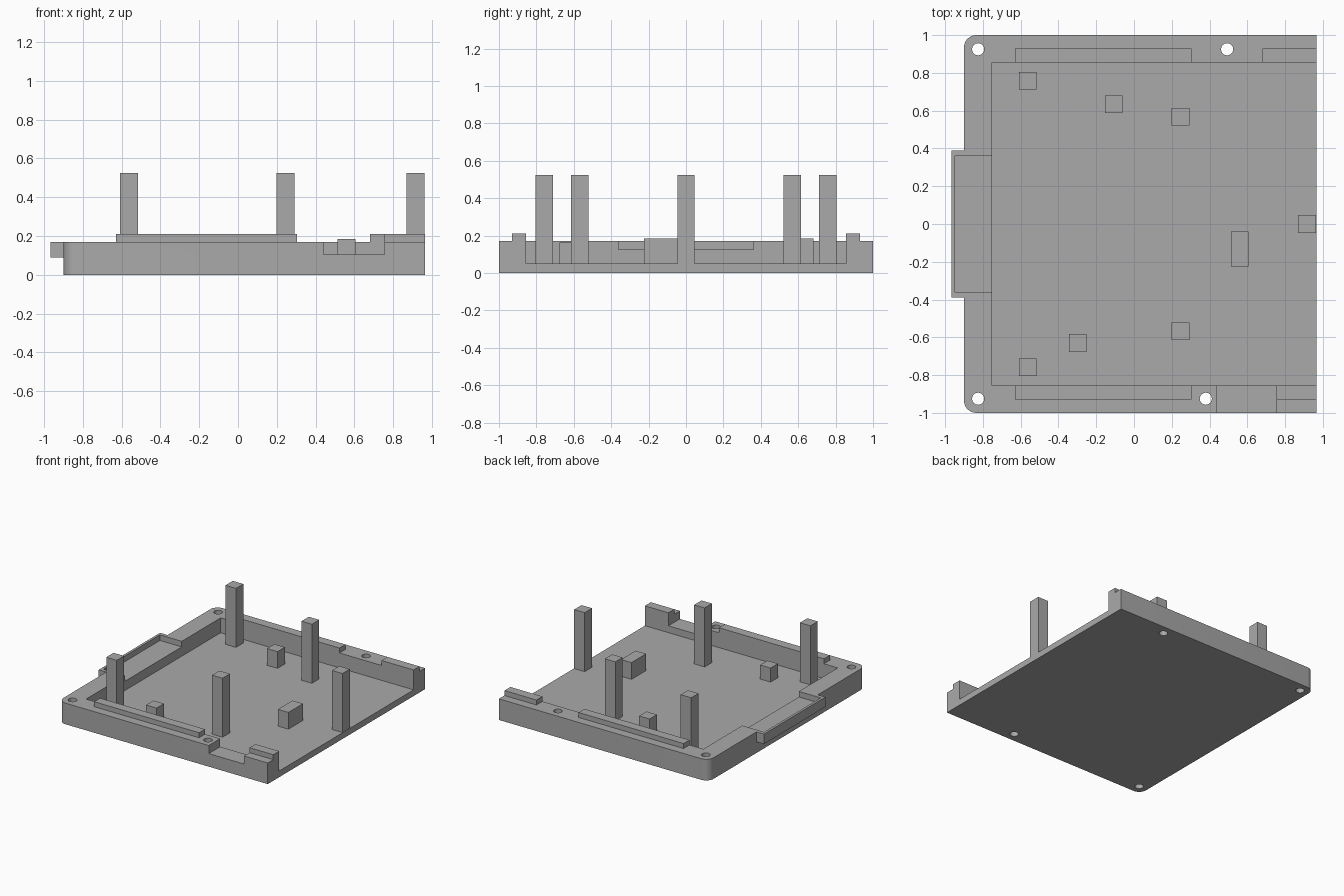
import bpy
import bmesh
from mathutils import Matrix, Vector

cube = bpy.data.objects.get("Cube")
if cube:
    bpy.data.objects.remove(cube, do_unlink=True)

grey = bpy.data.materials.new("plain grey")
grey.use_nodes = True
grey.diffuse_color = (0.4, 0.4, 0.4, 1)
grey.node_tree.nodes["Principled BSDF"].inputs["Base Color"].default_value = (0.4, 0.4, 0.4, 1)

RIM, FLOOR = 0.17, 0.05          # wall top and floor heights
LEFT, RIGHT, WALL = -0.90, 0.965, 0.855


def add_object(name, bm):
    mesh = bpy.data.meshes.new(name)
    bm.to_mesh(mesh)
    bm.free()
    mesh.materials.append(grey)
    obj = bpy.data.objects.new(name, mesh)
    bpy.context.collection.objects.link(obj)
    return obj


def box(name, x, y, z, round_left=0):
    """Box from (min, max) ranges, with optional rounded corners on the -x side."""
    low, high = Vector((x[0], y[0], z[0])), Vector((x[1], y[1], z[1]))
    bm = bmesh.new()
    bmesh.ops.create_cube(bm, size=1)
    bmesh.ops.scale(bm, vec=high - low, verts=bm.verts)
    bmesh.ops.translate(bm, vec=(low + high) / 2, verts=bm.verts)
    if round_left:
        edges = [e for e in bm.edges
                 if all(abs(v.co.x - x[0]) < 1e-4 for v in e.verts)
                 and abs(e.verts[0].co.z - e.verts[1].co.z) > 1e-4]
        bmesh.ops.bevel(bm, geom=edges, offset=round_left, segments=8,
                        profile=0.5, affect='EDGES')
    return add_object(name, bm)


def cylinder(name, x, y, radius):
    bm = bmesh.new()
    bmesh.ops.create_cone(bm, cap_ends=True, segments=32, radius1=radius,
                          radius2=radius, depth=1,
                          matrix=Matrix.Translation((x, y, 0)))
    return add_object(name, bm)


def combine(target, other, operation):
    """Apply a boolean and discard the helper."""
    mod = target.modifiers.new(other.name, 'BOOLEAN')
    mod.operation, mod.object, mod.solver = operation, other, 'EXACT'
    bpy.context.view_layer.objects.active = target
    bpy.ops.object.modifier_apply(modifier=mod.name)
    bpy.data.objects.remove(other, do_unlink=True)


# Tray with a connector lip on its -x side
tray = box("tray", (LEFT, RIGHT), (-1, 1), (0, RIM), round_left=0.065)
combine(tray, box("lip", (-0.967, -0.82), (-0.39, 0.39), (0.09, RIM)), 'UNION')

# Open-ended cavity, lip recess and notch in the front wall
cuts = [
    ("cavity", (-0.753, 1.2), (-WALL, WALL), (FLOOR, 0.5)),
    ("lip_recess", (-0.947, -0.7), (-0.36, 0.36), (0.125, 0.5)),
    ("front_notch", (0.44, 0.755), (-1.2, -0.8), (0.105, 0.5)),
]
for cut in cuts:
    combine(tray, box(*cut), 'DIFFERENCE')

# Screw holes
for x, y in [(-0.825, 0.925), (0.493, 0.925), (-0.825, -0.925), (0.38, -0.925)]:
    combine(tray, cylinder("screw_hole", x, y, 0.032), 'DIFFERENCE')

bpy.ops.object.select_all(action='DESELECT')
tray.select_set(True)
bpy.context.view_layer.objects.active = tray
bpy.ops.object.shade_smooth_by_angle()

# Raised locating ridges along both long walls
for side, sign, short_start in [("front", -1, 0.755), ("back", 1, 0.68)]:
    span = sorted((sign * WALL, sign * 0.93))
    box(side + "_long_ridge", (-0.63, 0.305), span, (RIM, 0.21))
    box(side + "_short_ridge", (short_start, RIGHT), span, (RIM, 0.21))


# Square posts standing on the floor
def post(name, x, y, top, depth=0.093):
    half = 0.0465
    box(name, (x - half, x + half), (y - depth / 2, y + depth / 2), (FLOOR, top))


for x, y in [(-0.563, 0.758), (-0.563, -0.758), (0.246, 0.568), (0.246, -0.568), (0.916, 0)]:
    post("tall_post", x, y, 0.525)
post("back_support", -0.107, 0.635, 0.185)
post("front_support", -0.298, -0.63, 0.163)
post("wide_support", 0.56, -0.133, 0.185, depth=0.185)
